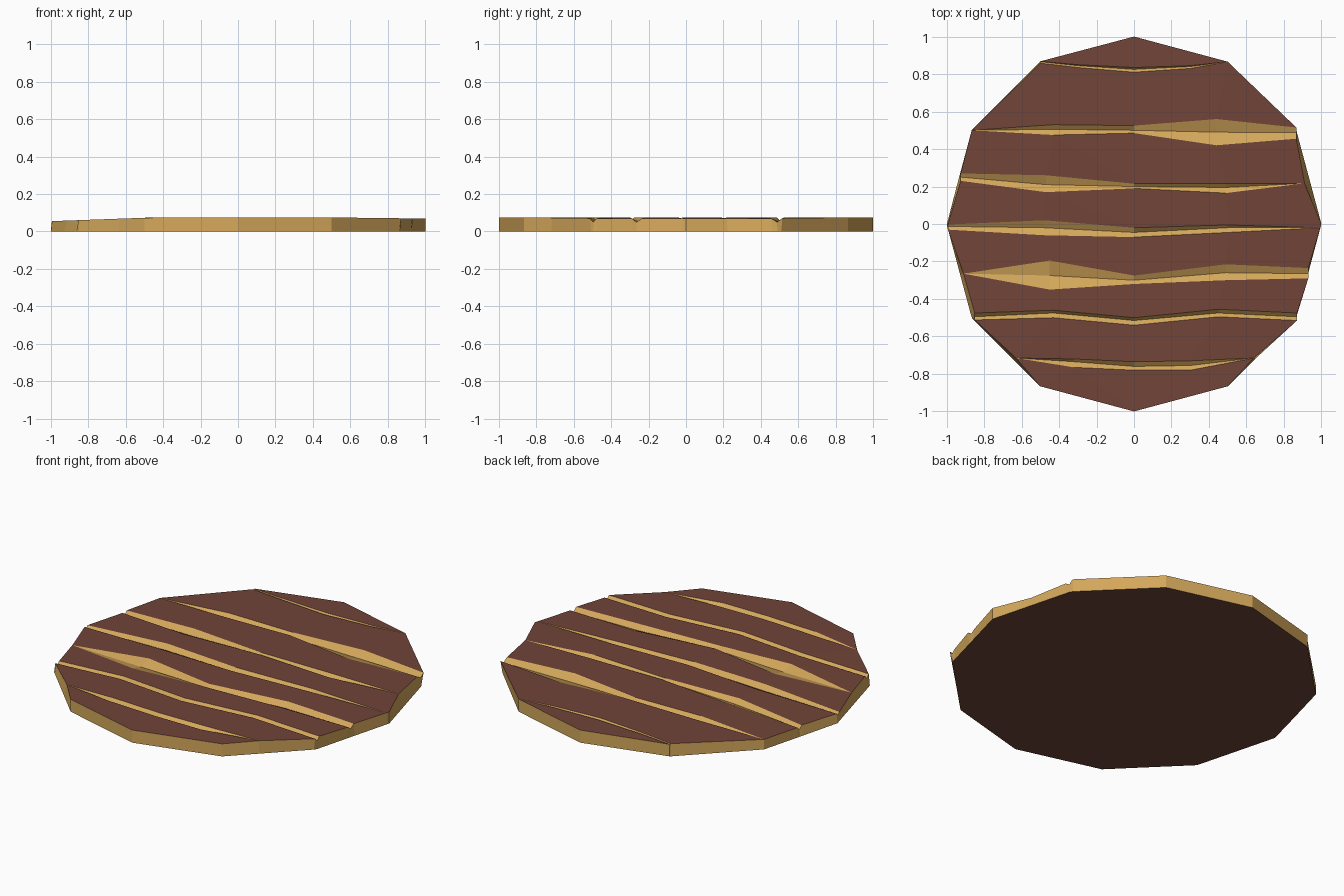
import bpy, bmesh, math

if "Cube" in bpy.data.objects:
    bpy.data.objects.remove(bpy.data.objects["Cube"])

def material(name, color):
    m = bpy.data.materials.new(name)
    m.diffuse_color = (*color, 1)
    m.use_nodes = True
    m.node_tree.nodes["Principled BSDF"].inputs["Base Color"].default_value = m.diffuse_color
    return m

# Grooves, back to front: five stations of (x, upper edge, middle, lower edge)
GROOVES = [
    [(-.5, .868, .866, .858), (-.3, .85, .845, .835), (0, .835, .825, .81), (.3, .845, .84, .83), (.5, .866, .866, .866)],
    [(-.866, .5, .5, .5), (-.43, .53, .505, .475), (0, .525, .50, .485), (.44, .56, .49, .42), (.866, .515, .487, .455)],
    [(-.925, .27, .25, .23), (-.47, .26, .21, .17), (0, .215, .20, .19), (.49, .215, .195, .165), (.91, .217, .217, .217)],
    [(-.993, -.003, -.013, -.03), (-.48, .02, -.02, -.06), (0, -.02, -.045, -.07), (.5, -.005, -.02, -.045), (.994, -.02, -.02, -.02)],
    [(-.91, -.265, -.265, -.265), (-.45, -.195, -.275, -.35), (0, -.275, -.30, -.32), (.49, -.215, -.26, -.30), (.93, -.235, -.265, -.29)],
    [(-.85, -.475, -.495, -.512), (-.43, -.46, -.475, -.50), (0, -.50, -.515, -.54), (.45, -.455, -.475, -.495), (.87, -.475, -.495, -.515)],
    [(-.63, -.715, -.715, -.715), (-.32, -.72, -.735, -.765), (0, -.735, -.76, -.78), (.3, -.73, -.755, -.78), (.64, -.715, -.715, -.715)],
]

def top_z(x):
    if x < -.45:
        return .075 - .02 * (-.45 - x) / .55
    return .075 - max(0, x - .5) * .012

def on_rim(x, y):
    # push a point outward on to the twelve-sided outline
    a = math.atan2(y, x) % (math.pi / 6) - math.pi / 12
    s = math.cos(math.pi / 12) / math.cos(a) / math.hypot(x, y)
    return x * s, y * s

bm = bmesh.new()

# Groove edge vertices; tapered ends share a single vertex
grooves = []
for g in GROOVES:
    rows = []
    for x, up, mid, low in g:
        a = bm.verts.new((x, up, top_z(x)))
        if up == low:
            rows.append((a, a, a))
        else:
            depth = .02 if (up - low) > .03 else .012
            rows.append((a, bm.verts.new((x, mid, top_z(x) - depth)),
                         bm.verts.new((x, low, top_z(x)))))
    grooves.append(rows)

def face(verts, mat):
    verts = list(dict.fromkeys(verts))
    if len(verts) > 2:
        f = bm.faces.new(verts)
        f.material_index = mat

# Sloping groove sides
for rows in grooves:
    for l, r in zip(rows, rows[1:]):
        for k in (0, 1):
            face([l[k], l[k + 1], r[k + 1], r[k]], 1)

# Outline corners, kept only where no groove meets the rim
corners = [(math.cos(i * math.pi / 6), math.sin(i * math.pi / 6)) for i in range(12)]
tip = bm.verts.new((0, 1, top_z(0)))
tail = bm.verts.new((0, -1, top_z(0)))
chains = {1: [tip], -1: [tip]}
for i in range(len(grooves) + 1):
    above = grooves[i - 1] if i else None
    below = grooves[i] if i < len(grooves) else None
    side = {}
    for s, end in ((1, -1), (-1, 0)):
        hi = above[end][2].co.y if above else .99
        lo = below[end][0].co.y if below else -.99
        pts = [c for c in corners if c[0] * s > .01 and lo + .008 < c[1] < hi - .008]
        pts.sort(key=lambda c: -c[1])
        side[s] = [bm.verts.new((x, y, top_z(x))) for x, y in pts]
        chains[s] += side[s] + (list(below[end]) if below else [tail])
    # Brown plank between neighbouring grooves
    start = [r[2] for r in above] if above else [tip]
    stop = [r[0] for r in reversed(below)] if below else [tail]
    face(start + side[1] + stop + side[-1][::-1], 0)

# Rim walls and underside
right = list(dict.fromkeys(chains[1]))
left = list(dict.fromkeys(chains[-1]))
ring = right + left[1:-1][::-1]
base = [bm.verts.new((*on_rim(v.co.x, v.co.y), 0)) for v in ring]
for i in range(len(ring)):
    j = (i + 1) % len(ring)
    face([ring[i], ring[j], base[j], base[i]], 1)
face(base, 0)

bmesh.ops.triangulate(bm, faces=[f for f in bm.faces if len(f.verts) > 4])
bmesh.ops.recalc_face_normals(bm, faces=bm.faces[:])

mesh = bpy.data.meshes.new("grooved_wooden_disc")
bm.to_mesh(mesh)
bm.free()
mesh.materials.append(material("brown_wood", (.165, .058, .04)))
mesh.materials.append(material("tan_wood", (.66, .39, .105)))
disc = bpy.data.objects.new("grooved_wooden_disc", mesh)
bpy.context.collection.objects.link(disc)
